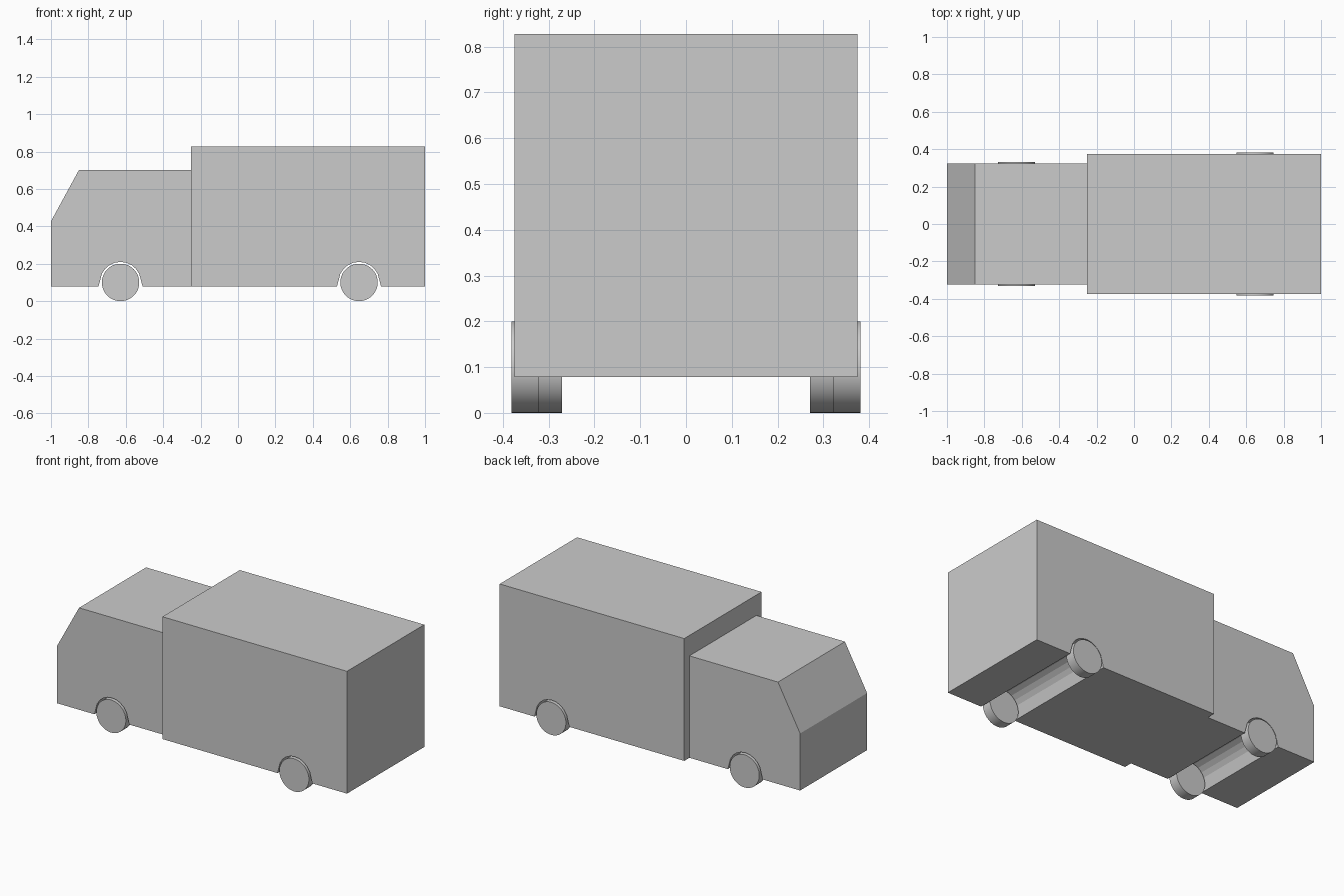
import bpy, bmesh
from math import radians, cos, sin, pi

if "Cube" in bpy.data.objects:
    bpy.data.objects.remove(bpy.data.objects["Cube"])

FLOOR = 0.078
FRONT_AXLE, REAR_AXLE = -0.628, 0.647


def arch(cx, steps=8):
    # flared wheel arch, listed left to right
    pts = [(cx - 0.118, FLOOR)]
    for i in range(steps + 1):
        a = radians(155 - 130 * i / steps)
        pts.append((cx + 0.11 * cos(a), 0.1 + 0.11 * sin(a)))
    return pts + [(cx + 0.118, FLOOR)]


def extrude_profile(name, profile, half_width):
    # side profile in xz, extruded across y
    bm = bmesh.new()
    face = bm.faces.new([bm.verts.new((x, -half_width, z)) for x, z in profile])
    result = bmesh.ops.extrude_face_region(bm, geom=[face])
    moved = [v for v in result["geom"] if isinstance(v, bmesh.types.BMVert)]
    bmesh.ops.translate(bm, verts=moved, vec=(0, 2 * half_width, 0))
    bmesh.ops.recalc_face_normals(bm, faces=bm.faces)
    mesh = bpy.data.meshes.new(name)
    bm.to_mesh(mesh)
    bm.free()
    obj = bpy.data.objects.new(name, mesh)
    bpy.context.collection.objects.link(obj)
    return obj


def wheel(name, x, y):
    bpy.ops.mesh.primitive_cylinder_add(vertices=48, radius=0.1, depth=0.06,
                                        location=(x, y, 0.1), rotation=(pi / 2, 0, 0))
    bpy.context.object.name = name
    bpy.ops.object.shade_smooth_by_angle(angle=radians(30))


# cab with sloped windscreen
extrude_profile("cab", [(-1, FLOOR)] + arch(FRONT_AXLE) +
                [(-0.25, FLOOR), (-0.25, 0.702), (-0.85, 0.702), (-1, 0.427)], 0.324)

# cargo box
extrude_profile("cargo_box", [(-0.25, FLOOR)] + arch(REAR_AXLE) +
                [(1, FLOOR), (1, 0.827), (-0.25, 0.827)], 0.374)

# wheels, slightly proud of the body sides
for side, s in (("right", -1), ("left", 1)):
    wheel(f"front_wheel_{side}", FRONT_AXLE, s * 0.301)
    wheel(f"rear_wheel_{side}", REAR_AXLE, s * 0.351)
